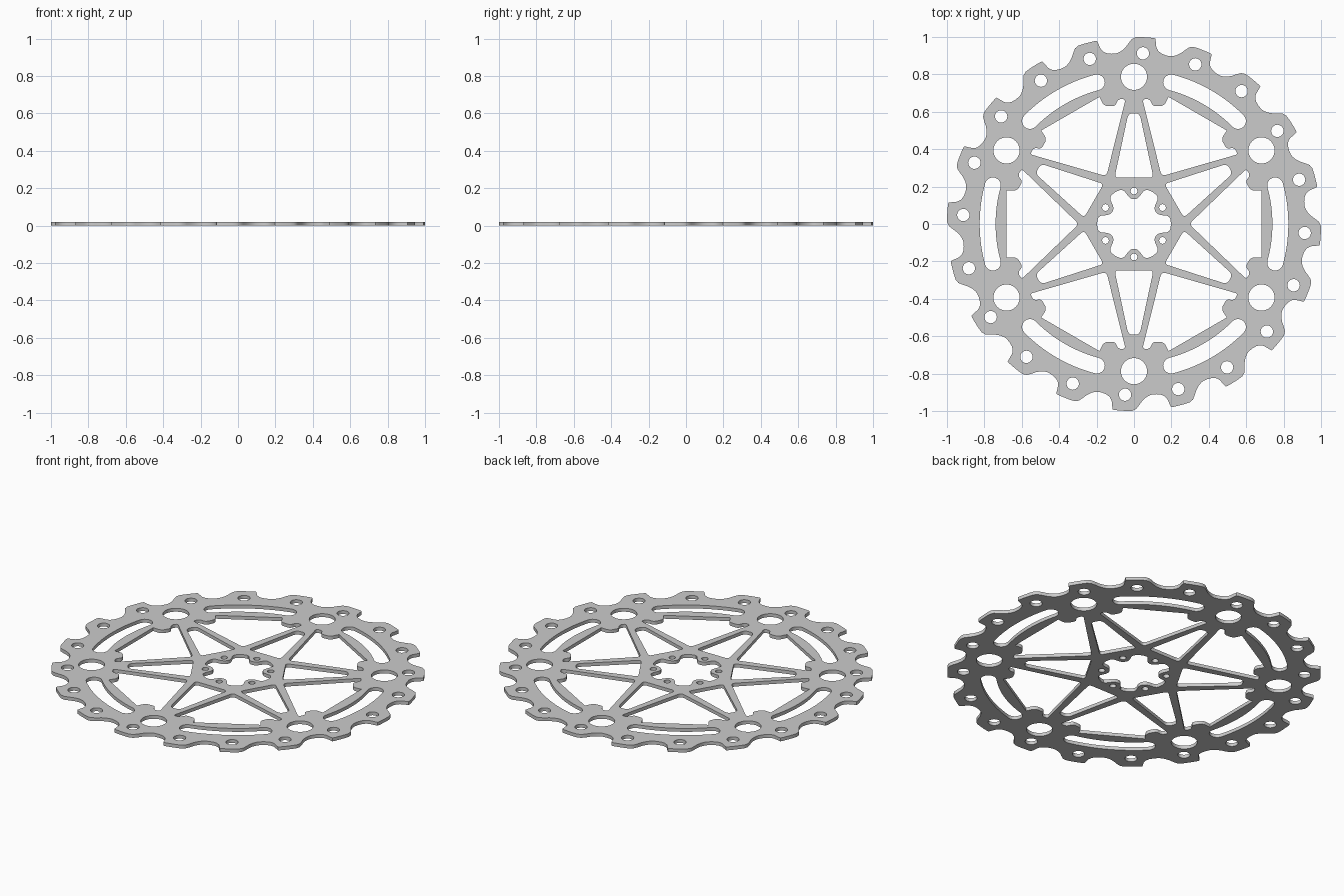
import bpy, bmesh
from math import radians, sin, cos, pi
from mathutils import Vector

if "Cube" in bpy.data.objects:
    bpy.data.objects.remove(bpy.data.objects["Cube"])

THICK = 0.02
curve = bpy.data.curves.new("rotor_profile", 'CURVE')
curve.dimensions = '2D'
curve.fill_mode = 'BOTH'
curve.extrude = THICK / 2


def polar(r, deg):
    return Vector((r * cos(radians(deg)), r * sin(radians(deg))))


def loop(points, turn=0.0):
    """Add one closed outline, rotated about the centre."""
    c, s = cos(radians(turn)), sin(radians(turn))
    sp = curve.splines.new('POLY')
    sp.points.add(len(points) - 1)
    for p, v in zip(sp.points, points):
        p.co = (v[0] * c - v[1] * s, v[0] * s + v[1] * c, 0, 1)
    sp.use_cyclic_u = True


def circle(centre, r, n=32):
    loop([centre + polar(r, 360 * i / n) for i in range(n)])


def fillet(corners, n=6):
    """Round each (x, y, cut distance) corner with a quadratic blend."""
    out = []
    for i, (x, y, d) in enumerate(corners):
        p = Vector((x, y))
        if d == 0:
            out.append(p)
            continue
        a = Vector(corners[i - 1][:2]) - p
        b = Vector(corners[(i + 1) % len(corners)][:2]) - p
        a, b = p + a.normalized() * d, p + b.normalized() * d
        for k in range(n + 1):
            t = k / n
            out.append(a * (1 - t) ** 2 + p * 2 * t * (1 - t) + b * t * t)
    return out


# Outer rim: 20 swept teeth, each as (angle from tooth centre, radius)
tooth = [(-9, .917), (-7.5, .918), (-6, .924), (-4.9, .935), (-4.2, .952),
         (-3.9, .975), (-3.6, .998), (-3, 1), (-1.5, 1), (0, 1), (1.2, 1),
         (2.4, .999), (3.6, .99), (4.6, .97), (5.6, .948), (6.8, .931), (8, .921)]
loop([polar(r, 87 + 18 * k + a) for k in range(20) for a, r in tooth])

# Small hole in each tooth
for k in range(20):
    circle(polar(.914, 87 + 18 * k), .033, 24)

# Hub opening with six inward tabs
tab = [(0, .133), (5, .135), (9, .142), (12, .153), (14, .167), (16, .182),
       (19, .192), (23, .196)]
tab = [(-a, r) for a, r in reversed(tab[1:])] + tab + [(30, .198)]
loop([polar(r, 30 + 60 * k + a) for k in range(6) for a, r in tab])

# Arc slot: concentric sides with round ends
mid, half, span = .7825, .0425, 15.3
slot = [polar(mid + half, -span + 2 * span * i / 20) for i in range(21)]
slot += [polar(mid, span) + polar(half, span + 18 * i) for i in range(1, 10)]
slot += [polar(mid - half, span - 2 * span * i / 20) for i in range(21)]
slot += [polar(mid, -span) + polar(half, 180 - span + 18 * i) for i in range(1, 10)]

# Wide window between spoke pairs, mirrored about its own axis
side = [(.601, .295, .018), (.621, .260, .018), (.596, .228, .016),
        (.626, .176, .025), (.681, .18, 0)]
wide = fillet([(.305 - .01, 0, .025)] + [(x, -y, d) for x, y, d in side] + side[::-1])

# Narrow window inside each spoke pair
narrow = fillet([(.248, -.104, .022), (.592, -.03, .026), (.592, .03, .026), (.248, .104, .022)])

for k in range(6):
    circle(polar(.787, 30 + 60 * k), .07, 40)
    circle(polar(.176, 30 + 60 * k), .018, 20)
    loop(slot, 60 * k)
    loop(wide, 60 * k)
    loop(narrow, 30 + 60 * k)

# Turn the filled profile into a welded mesh plate
helper = bpy.data.objects.new("profile_helper", curve)
bpy.context.collection.objects.link(helper)
bpy.context.view_layer.update()
mesh = bpy.data.meshes.new_from_object(helper.evaluated_get(bpy.context.evaluated_depsgraph_get()))
bpy.data.objects.remove(helper)

bm = bmesh.new()
bm.from_mesh(mesh)
bmesh.ops.remove_doubles(bm, verts=bm.verts, dist=1e-5)
bmesh.ops.translate(bm, verts=bm.verts, vec=(0, 0, THICK / 2))
bmesh.ops.recalc_face_normals(bm, faces=bm.faces)
bm.to_mesh(mesh)
bm.free()

disc = bpy.data.objects.new("brake_disc", mesh)
bpy.context.collection.objects.link(disc)
bpy.context.view_layer.objects.active = disc
disc.select_set(True)
bpy.ops.object.shade_smooth_by_angle(angle=radians(30))
